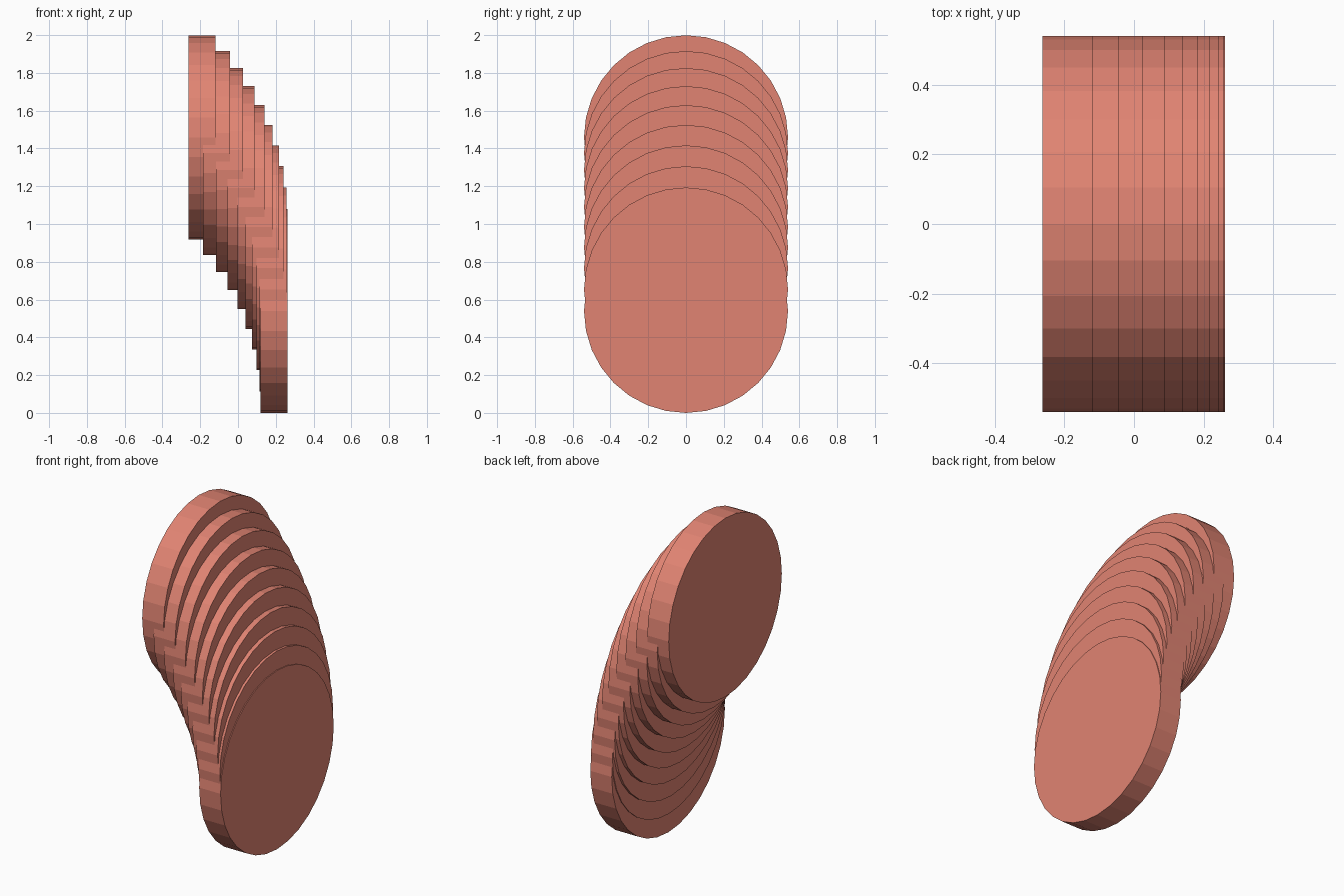
import bpy
from math import sin, cos, radians

if "Cube" in bpy.data.objects:
    bpy.data.objects.remove(bpy.data.objects["Cube"])

COUNT, RADIUS, THICK, ARC_R, STEP = 10, 0.54, 0.143, 1.30, radians(5)

mat = bpy.data.materials.new("salmon")
mat.diffuse_color = (0.75, 0.23, 0.17, 1)
mat.use_nodes = True
mat.node_tree.nodes["Principled BSDF"].inputs["Base Color"].default_value = mat.diffuse_color

# Row of flat discs facing x, their centres stepping up along a 45 degree arc
for i in range(COUNT):
    a = i * STEP
    x = 0.19 - ARC_R * (1 - cos(a))
    z = RADIUS + ARC_R * sin(a)
    bpy.ops.mesh.primitive_cylinder_add(
        vertices=32, radius=RADIUS, depth=THICK,
        location=(x, 0, z), rotation=(0, radians(90), 0))
    disc = bpy.context.object
    disc.name = f"disc_{i + 1:02d}"
    disc.data.materials.append(mat)
